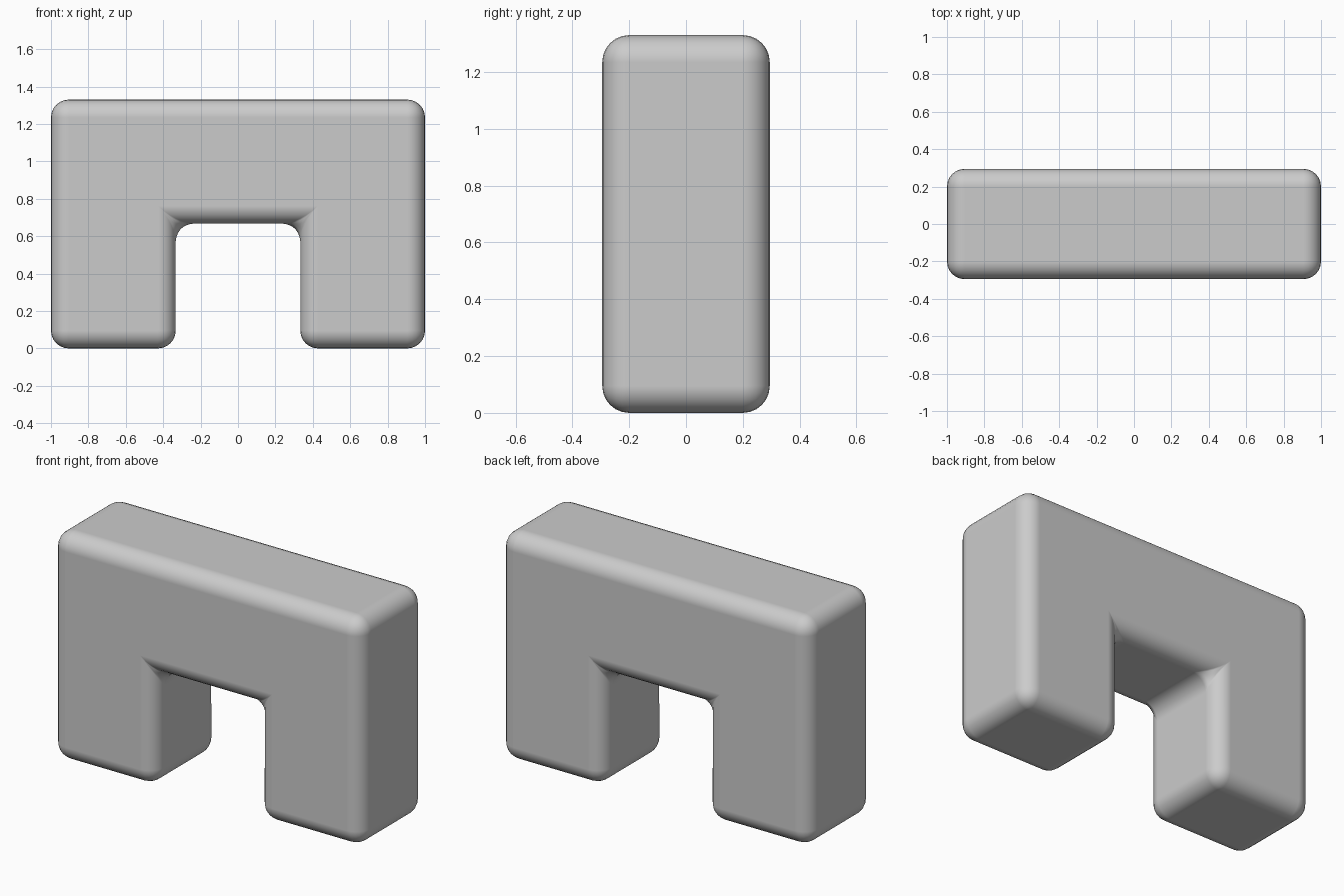
import bpy, bmesh

if "Cube" in bpy.data.objects:
    bpy.data.objects.remove(bpy.data.objects["Cube"])

# Arch block: front outline of a square-cornered arch, extruded front to back
W, H, D = 1.0, 1.33, 0.295
LEG, GAP = 0.333, 0.667
outline = [(-W, 0), (-LEG, 0), (-LEG, GAP), (LEG, GAP),
           (LEG, 0), (W, 0), (W, H), (-W, H)]

bm = bmesh.new()
face = bm.faces.new([bm.verts.new((x, -D, z)) for x, z in outline])
ext = bmesh.ops.extrude_face_region(bm, geom=[face], use_keep_orig=True)
bmesh.ops.translate(bm, vec=(0, 2 * D, 0),
                    verts=[g for g in ext["geom"] if isinstance(g, bmesh.types.BMVert)])
bmesh.ops.recalc_face_normals(bm, faces=bm.faces)
mesh = bpy.data.meshes.new("arch_block")
bm.to_mesh(mesh)
bm.free()

arch = bpy.data.objects.new("arch_block", mesh)
bpy.context.collection.objects.link(arch)

# Soft rounding on every edge, inner corners included
bevel = arch.modifiers.new("rounded_edges", "BEVEL")
bevel.width = 0.095
bevel.segments = 6
bevel.limit_method = "ANGLE"
bevel.harden_normals = True

mesh.shade_smooth()
